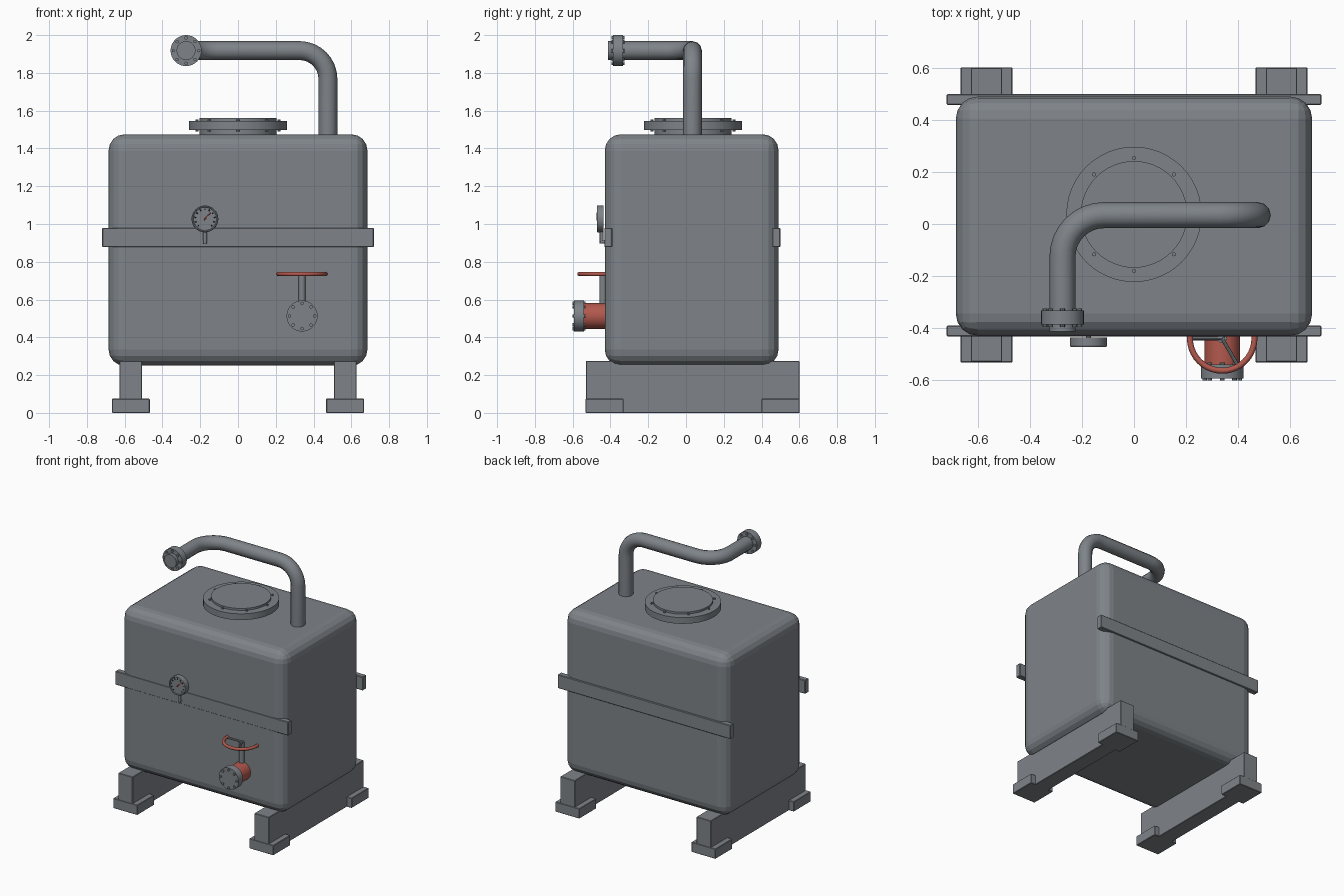
import bpy, math
from mathutils import Vector

if "Cube" in bpy.data.objects:
    bpy.data.objects.remove(bpy.data.objects["Cube"])


def material(name, rgb):
    m = bpy.data.materials.new(name)
    m.diffuse_color = (*rgb, 1)
    m.use_nodes = True
    m.node_tree.nodes["Principled BSDF"].inputs["Base Color"].default_value = m.diffuse_color
    return m


GREY = material("steel grey", (0.21, 0.23, 0.25))
RED = material("valve red", (0.45, 0.10, 0.075))
DARK = material("dial black", (0.02, 0.02, 0.02))


def finish(name, mat, smooth=False):
    ob = bpy.context.object
    ob.name = name
    ob.data.materials.append(mat)
    if smooth:
        bpy.ops.object.shade_smooth_by_angle(angle=math.radians(40))
    return ob


def box(name, lo, hi, mat=GREY, bevel=0.0, segments=1):
    lo, hi = Vector(lo), Vector(hi)
    bpy.ops.mesh.primitive_cube_add(size=1, location=(lo + hi) / 2)
    bpy.context.object.scale = hi - lo
    bpy.ops.object.transform_apply(location=False, rotation=False, scale=True)
    ob = finish(name, mat)
    if bevel:
        mod = ob.modifiers.new("rounded edges", "BEVEL")
        mod.width, mod.segments = bevel, segments
    return ob


def rod(name, start, end, radius, mat=GREY, sides=32):
    start, end = Vector(start), Vector(end)
    axis = end - start
    bpy.ops.mesh.primitive_cylinder_add(
        vertices=sides, radius=radius, depth=axis.length, location=(start + end) / 2,
        rotation=axis.to_track_quat("Z", "Y").to_euler())
    return finish(name, mat, True)


def bolts(name, centre, ring, radius, axis, length, count=8):
    """Ring of bolts whose shafts are centred on the given point along axis."""
    c, a = Vector(centre), Vector(axis)
    u = Vector((1, 0, 0))
    v = a.cross(u)
    for i in range(count):
        t = math.tau * i / count
        p = c + ring * (u * math.cos(t) + v * math.sin(t))
        rod(f"{name}_{i + 1}", p - a * length / 2, p + a * length / 2, radius, sides=8)


def arc(centre, u, v, r, n=8):
    """Quarter turn from centre + r*u to centre + r*v."""
    return [Vector(centre) + r * (Vector(u) * math.cos(k * math.pi / 2 / n)
                                  + Vector(v) * math.sin(k * math.pi / 2 / n))
            for k in range(n + 1)]


# Tank body
box("tank", (-0.685, -0.43, 0.25), (0.685, 0.49, 1.475), bevel=0.085, segments=4)

# Front and back straps
box("front_strap", (-0.72, -0.432, 0.877), (0.72, -0.39, 0.98), bevel=0.004)
box("back_strap", (-0.72, 0.457, 0.877), (0.72, 0.50, 0.98), bevel=0.004)

# Skid beams with feet at both ends
for side, s in (("left", -1), ("right", 1)):
    x = 0.567 * s
    box(side + "_beam", (x - 0.06, -0.53, 0), (x + 0.06, 0.6, 0.275), bevel=0.003)
    box(side + "_front_foot", (x - 0.1, -0.532, 0), (x + 0.1, -0.33, 0.075), bevel=0.003)
    box(side + "_back_foot", (x - 0.1, 0.4, 0), (x + 0.1, 0.602, 0.075), bevel=0.003)

# Manhole on top
my = 0.037
rod("manhole_neck", (0, my, 1.46), (0, my, 1.51), 0.205, sides=48)
rod("manhole_flange", (0, my, 1.498), (0, my, 1.545), 0.26, sides=48)
rod("manhole_lid", (0, my, 1.53), (0, my, 1.56), 0.205, sides=48)
bolts("manhole_bolt", (0, my, 1.522), 0.217, 0.008, (0, 0, 1), 0.064)

# Vent pipe: up, across, then forward
py, pz, r1, r2 = 0.034, 1.918, 0.15, 0.16
path = [Vector((0.476, py, 1.44))]
path += arc((0.476 - r1, py, pz - r1), (1, 0, 0), (0, 0, 1), r1)
path += arc((-0.275 + r2, py - r2, pz), (0, 1, 0), (-1, 0, 0), r2)
path.append(Vector((-0.275, -0.36, pz)))
curve = bpy.data.curves.new("vent_pipe", "CURVE")
curve.dimensions = "3D"
curve.bevel_depth, curve.bevel_resolution = 0.05, 4
curve.use_fill_caps = True
line = curve.splines.new("POLY")
line.points.add(len(path) - 1)
for point, co in zip(line.points, path):
    point.co = (*co, 1)
line.use_smooth = True
pipe = bpy.data.objects.new("vent_pipe", curve)
bpy.context.collection.objects.link(pipe)
curve.materials.append(GREY)

# Vent flange
rod("vent_flange", (-0.275, -0.333, pz), (-0.275, -0.387, pz), 0.082)
rod("vent_end", (-0.275, -0.38, pz), (-0.275, -0.413, pz), 0.05)
bolts("vent_bolt", (-0.275, -0.36, pz), 0.067, 0.009, (0, 1, 0), 0.07)

# Pressure gauge on the front strap
gx, gz = -0.175, 1.027
rod("gauge_case", (gx, -0.437, gz), (gx, -0.468, gz), 0.071)
bpy.ops.mesh.primitive_torus_add(
    location=(gx, -0.468, gz), rotation=(math.pi / 2, 0, 0), major_radius=0.066,
    minor_radius=0.005, major_segments=32, minor_segments=6)
finish("gauge_rim", GREY, True)
rod("gauge_stem", (gx, -0.447, 0.896), (gx, -0.447, gz), 0.010, sides=12)
rod("gauge_elbow", (gx, -0.452, 0.906), (gx, -0.42, 0.906), 0.010, sides=12)
for i in range(11):
    t = math.radians(-45 + 27 * i)
    d = Vector((math.cos(t), 0, math.sin(t)))
    c = Vector((gx, -0.469, gz))
    rod(f"gauge_tick_{i + 1}", c + d * 0.046, c + d * 0.056, 0.003, DARK, 6)
rod("gauge_needle", (gx - 0.008, -0.47, gz - 0.008), (gx + 0.03, -0.47, gz + 0.032),
    0.003, RED, 6)

# Outlet valve
vx, vz = 0.339, 0.513
rod("valve_body", (vx, -0.42, vz), (vx, -0.55, vz), 0.068, RED)
rod("valve_flange", (vx, -0.54, vz), (vx, -0.594, vz), 0.082)
bolts("valve_bolt", (vx, -0.567, vz), 0.067, 0.009, (0, 1, 0), 0.07)

# Valve stem, handwheel and spokes
wy, wz = -0.44, 0.735
rod("valve_stem", (vx, wy, vz), (vx, wy, wz), 0.018, sides=16)
bpy.ops.mesh.primitive_torus_add(
    location=(vx, wy, wz), major_radius=0.124, minor_radius=0.0115,
    major_segments=40, minor_segments=10)
finish("handwheel", RED, True)
for i in range(3):
    t = math.radians(60 + 120 * i)
    rod(f"handwheel_spoke_{i + 1}", (vx, wy, wz - 0.002),
        (vx + 0.124 * math.cos(t), wy + 0.124 * math.sin(t), wz - 0.002), 0.007, sides=8)
